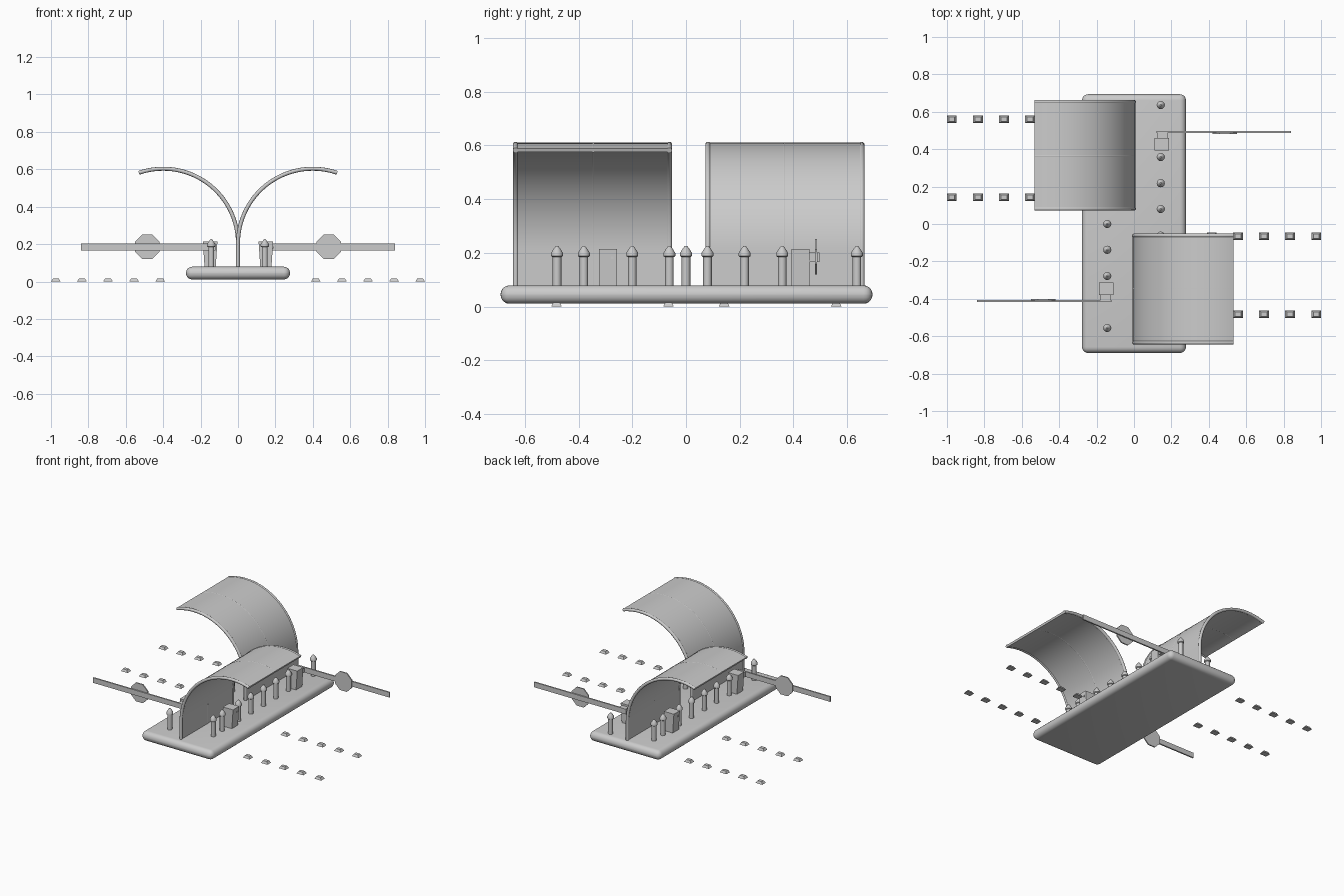
import bpy, bmesh, math

if "Cube" in bpy.data.objects:
    bpy.data.objects.remove(bpy.data.objects["Cube"])


def mesh_object(name, bm, smooth=False):
    bmesh.ops.recalc_face_normals(bm, faces=bm.faces)
    me = bpy.data.meshes.new(name)
    bm.to_mesh(me)
    bm.free()
    ob = bpy.data.objects.new(name, me)
    bpy.context.collection.objects.link(ob)
    if smooth:
        bpy.ops.object.select_all(action='DESELECT')
        ob.select_set(True)
        bpy.context.view_layer.objects.active = ob
        bpy.ops.object.shade_smooth_by_angle(angle=math.radians(40))
    return ob


def box(name, center, size, taper_bottom=(1, 1), taper_top=(1, 1)):
    bm = bmesh.new()
    bmesh.ops.create_cube(bm, size=1)
    for v in bm.verts:
        t = taper_top if v.co.z > 0 else taper_bottom
        v.co.x = v.co.x * size[0] * t[0] + center[0]
        v.co.y = v.co.y * size[1] * t[1] + center[1]
        v.co.z = v.co.z * size[2] + center[2]
    return mesh_object(name, bm)


def lathe(name, x, y, profile, sides):
    bm = bmesh.new()
    rings = [[bm.verts.new((x + r * math.cos(2 * math.pi * i / sides),
                            y + r * math.sin(2 * math.pi * i / sides), z))
              for i in range(sides)] for r, z in profile]
    for a, b in zip(rings, rings[1:]):
        for i in range(sides):
            j = (i + 1) % sides
            bm.faces.new((a[i], a[j], b[j], b[i]))
    bm.faces.new(rings[0])
    bm.faces.new(rings[-1])
    return mesh_object(name, bm, True)


# canopy centre line: upright wall, then an arc over the lane
ARC_X, ARC_Z, ARC_R = 0.40, 0.203, 0.40


def canopy_profile(offset):
    pts = [(-offset, 0.07)]
    for i in range(29):
        a = math.pi - math.radians(109) * i / 28
        r = ARC_R + offset
        pts.append((ARC_X + r * math.cos(a), ARC_Z + r * math.sin(a)))
    return pts


def canopy_strip(name, side, y0, y1, half_thick):
    loop = canopy_profile(half_thick) + canopy_profile(-half_thick)[::-1]
    n = len(loop)
    bm = bmesh.new()
    rows = [[bm.verts.new((side * x, y, z)) for x, z in loop] for y in (y0, y1)]
    for i in range(n):
        j = (i + 1) % n
        bm.faces.new((rows[0][i], rows[0][j], rows[1][j], rows[1][i]))
    for row in rows:
        for i in range(n // 2 - 1):
            bm.faces.new((row[i], row[i + 1], row[n - 2 - i], row[n - 1 - i]))
    return mesh_object(name, bm, True)


def canopy_rib(name, side, y, radius):
    # round tube swept along the canopy centre line
    path = canopy_profile(0)
    bm = bmesh.new()
    rings = []
    for k, (x, z) in enumerate(path):
        p, q = path[max(k - 1, 0)], path[min(k + 1, len(path) - 1)]
        d = math.hypot(q[0] - p[0], q[1] - p[1])
        nx, nz = -(q[1] - p[1]) / d, (q[0] - p[0]) / d
        ring = []
        for i in range(10):
            a = 2 * math.pi * i / 10
            c, s = radius * math.cos(a), radius * math.sin(a)
            ring.append(bm.verts.new((side * (x + nx * c), y + s, z + nz * c)))
        rings.append(ring)
    for a, b in zip(rings, rings[1:]):
        for i in range(10):
            j = (i + 1) % 10
            bm.faces.new((a[i], a[j], b[j], b[i]))
    bm.faces.new(rings[0])
    bm.faces.new(rings[-1])
    return mesh_object(name, bm, True)


# island platform with rounded rim
bm = bmesh.new()
bmesh.ops.create_cube(bm, size=1)
bmesh.ops.scale(bm, vec=(0.556, 1.384, 0.068), verts=bm.verts)
bmesh.ops.translate(bm, vec=(0, 0.002, 0.045), verts=bm.verts)
bmesh.ops.bevel(bm, geom=bm.edges[:], offset=0.033, segments=5, profile=0.5,
                affect='EDGES')
mesh_object("island_platform", bm, True)

POST = [(0.016, 0.07), (0.016, 0.184), (0.022, 0.188), (0.022, 0.200),
        (0.012, 0.216), (0.004, 0.226)]

# the two lanes are the same layout turned half way round
for side, label in ((1, "right"), (-1, "left")):
    def turn(y, total=0.08):
        return y if side > 0 else total - y

    # canopy shell and three ribs
    ys = [turn(y, 0.02) for y in (-0.634, -0.345, -0.062)]
    canopy_strip("canopy_shell_" + label, side, min(ys), max(ys), 0.007)
    for i, y in enumerate(ys):
        canopy_rib(f"canopy_rib_{label}_{i}", side, y, 0.008 if i == 1 else 0.0105)

    # bollards
    for i, y in enumerate((0.636, 0.358, 0.218, 0.08, -0.062, -0.20, -0.38, -0.48)):
        lathe(f"bollard_{label}_{i}", side * 0.143, turn(y), POST, 12)

    # booths, narrower at the foot
    for i, y in enumerate((0.426, -0.29)):
        box(f"booth_{label}_{i}", (side * 0.149, turn(y), 0.142),
            (0.078, 0.068, 0.144), taper_bottom=(0.75, 1))
    box("booth_button_" + label, (side * 0.185, turn(-0.275), 0.182),
        (0.01, 0.01, 0.01))

    # barrier arm, hinge and octagonal sign
    box("barrier_hinge_" + label, (side * 0.152, turn(0.473), 0.184),
        (0.055, 0.04, 0.034))
    box("barrier_arm_" + label, (side * 0.48, turn(0.492), 0.184),
        (0.72, 0.010, 0.036))
    bm = bmesh.new()
    rows = [[bm.verts.new((side * 0.485 + 0.071 * math.cos(math.pi * (k + 0.5) / 4),
                           turn(yy),
                           0.186 + 0.071 * math.sin(math.pi * (k + 0.5) / 4)))
             for k in range(8)] for yy in (0.480, 0.488)]
    for k in range(8):
        j = (k + 1) % 8
        bm.faces.new((rows[0][k], rows[0][j], rows[1][j], rows[1][k]))
    for row in rows:
        bm.faces.new(row)
    mesh_object("stop_sign_" + label, bm)

    # road studs
    for r, y in enumerate((-0.065, -0.482)):
        for k in range(5):
            box(f"road_stud_{label}_{r}_{k}",
                (side * (0.416 + 0.1395 * k), turn(y, 0.077), 0.008),
                (0.052, 0.040, 0.016), taper_top=(0.6, 0.6))
